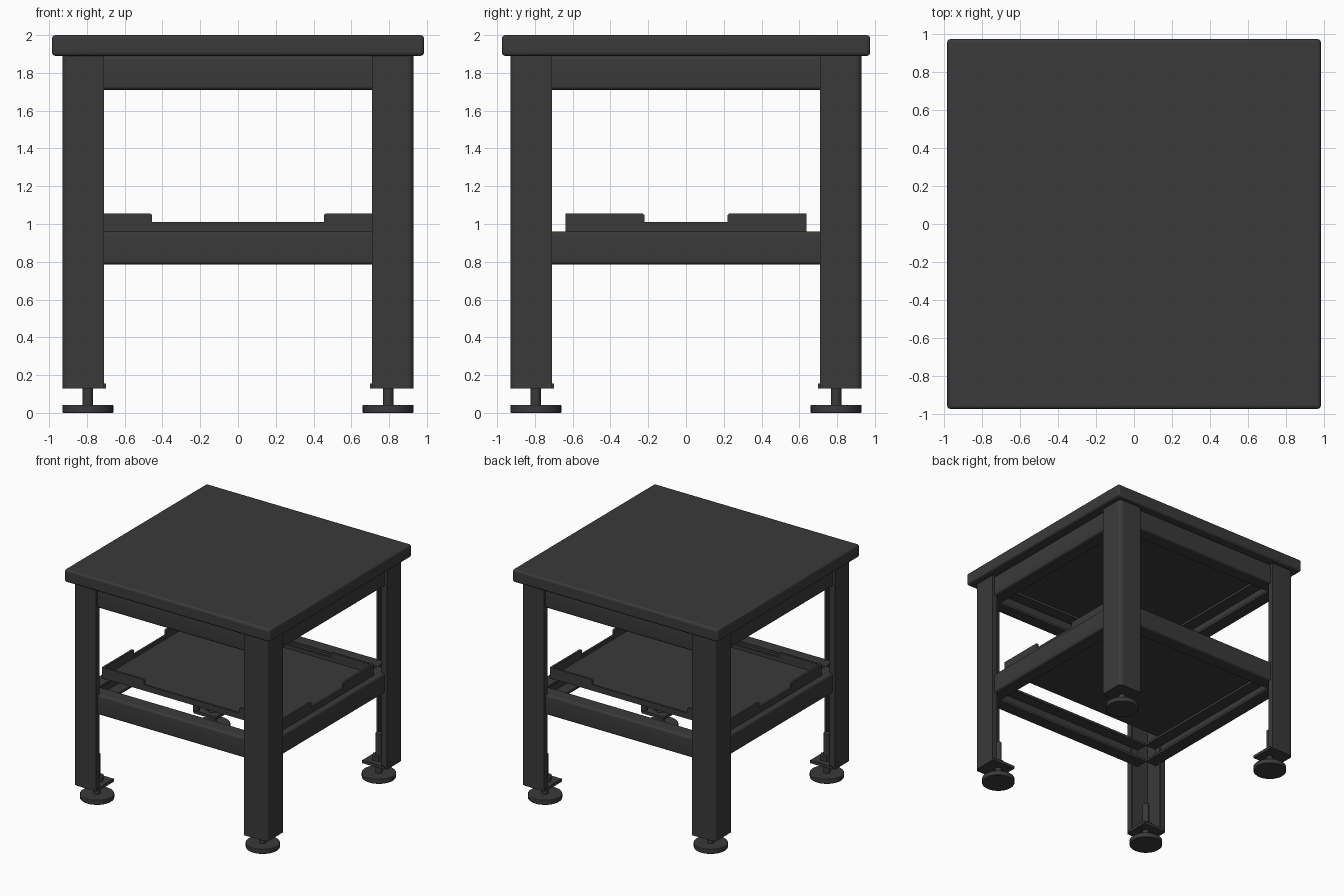
import bpy, bmesh, math
from mathutils import Matrix

if "Cube" in bpy.data.objects:
    bpy.data.objects.remove(bpy.data.objects["Cube"])

mat = bpy.data.materials.new("dark_steel")
mat.diffuse_color = (0.042, 0.042, 0.042, 1)
mat.use_nodes = True
mat.node_tree.nodes["Principled BSDF"].inputs["Base Color"].default_value = mat.diffuse_color


def finish(name, bm, turn=0, bevel=0):
    bmesh.ops.rotate(bm, verts=bm.verts, cent=(0, 0, 0),
                     matrix=Matrix.Rotation(turn * math.pi / 2, 3, 'Z'))
    bmesh.ops.recalc_face_normals(bm, faces=bm.faces)
    me = bpy.data.meshes.new(name)
    bm.to_mesh(me)
    bm.free()
    me.materials.append(mat)
    ob = bpy.data.objects.new(name, me)
    bpy.context.collection.objects.link(ob)
    if bevel:
        m = ob.modifiers.new("bevel", 'BEVEL')
        m.width, m.segments, m.limit_method = bevel, 3, 'ANGLE'
    bpy.context.view_layer.objects.active = ob
    ob.select_set(True)
    bpy.ops.object.shade_smooth_by_angle(angle=math.radians(35))
    ob.select_set(False)
    return ob


def prism(name, pts, a, b, place, **kw):
    """Extrude a 2D outline from a to b; place maps (u, v, w) to xyz."""
    bm = bmesh.new()
    low = [bm.verts.new(place(u, v, a)) for u, v in pts]
    high = [bm.verts.new(place(u, v, b)) for u, v in pts]
    bm.faces.new(low)
    bm.faces.new(high)
    for i in range(len(pts)):
        j = (i + 1) % len(pts)
        bm.faces.new((low[i], low[j], high[j], high[i]))
    return finish(name, bm, **kw)


def box(name, x0, x1, y0, y1, z0, z1, **kw):
    return prism(name, [(x0, y0), (x1, y0), (x1, y1), (x0, y1)], z0, z1,
                 lambda u, v, w: (u, v, w), **kw)


def cylinder(name, r, x, y, z0, z1, n=32, **kw):
    pts = [(x + r * math.cos(2 * math.pi * i / n), y + r * math.sin(2 * math.pi * i / n))
           for i in range(n)]
    return prism(name, pts, z0, z1, lambda u, v, w: (u, v, w), **kw)


def arc(cx, cy, r, a0, a1, n=6):
    return [(cx + r * math.cos(math.radians(a0 + (a1 - a0) * i / n)),
             cy + r * math.sin(math.radians(a0 + (a1 - a0) * i / n))) for i in range(n + 1)]


# Table top
box("table_top", -0.985, 0.985, -0.975, 0.975, 1.89, 2.0, bevel=0.018)

# Folded corner leg section with return lips
leg = arc(0.895, 0.895, 0.035, 0, 90) + [
    (0.71, 0.93), (0.71, 0.88), (0.73, 0.88), (0.73, 0.908), (0.908, 0.908),
    (0.908, 0.73), (0.88, 0.73), (0.88, 0.71), (0.93, 0.71)]

# Channel rail section, open towards the inside (depth, height)
def channel(z0, z1):
    t, r, out, inn = 0.02, 0.02, 0.908, 0.785
    return ([(inn, z0)] + arc(out - r, z0 + r, r, -90, 0) + arc(out - r, z1 - r, r, 0, 90)
            + [(inn, z1), (inn, z1 - t), (out - t, z1 - t), (out - t, z0 + t), (inn, z0 + t)])

C = 0.795
for k in range(4):
    prism("leg", leg, 0.13, 1.89, lambda u, v, w: (u, v, w), turn=k)
    for label, z0, z1 in (("upper_rail", 1.71, 1.89), ("lower_rail", 0.785, 0.96)):
        prism(label, channel(z0, z1), -0.79, 0.79, lambda u, v, w: (w, u, v), turn=k)
    # Levelling foot with bolt, nut and mounting plate
    box("foot_plate", 0.70, 0.91, 0.70, 0.91, 0.13, 0.155, turn=k)
    cylinder("foot_disc", 0.135, C, C, 0, 0.042, turn=k, bevel=0.005)
    cylinder("foot_bolt", 0.028, C, C, 0.04, 0.38, n=20, turn=k)
    cylinder("foot_nut", 0.055, C, C, 0.155, 0.195, n=6, turn=k)

# Shelf tray: floor plus rims that step up towards the corners
X, Y, T = 0.86, 0.637, 0.018
box("shelf_floor", -X, X, -Y, Y, 0.96, 0.978)


def rim(half, notch):
    r, lo, hi = 0.012, 1.01, 1.055
    step = [(half, 0.96), (half, hi)] + arc(notch + r, hi - r, r, 90, 180, 4) + [(notch, lo)]
    return step + [(-u, v) for u, v in reversed(step)]


for s in (-1, 1):
    prism("shelf_long_rim", rim(X, 0.455), Y - T, Y, lambda u, v, w: (u, s * w, v))
    prism("shelf_side_rim", rim(Y, 0.22), X - T, X, lambda u, v, w: (s * w, u, v))
